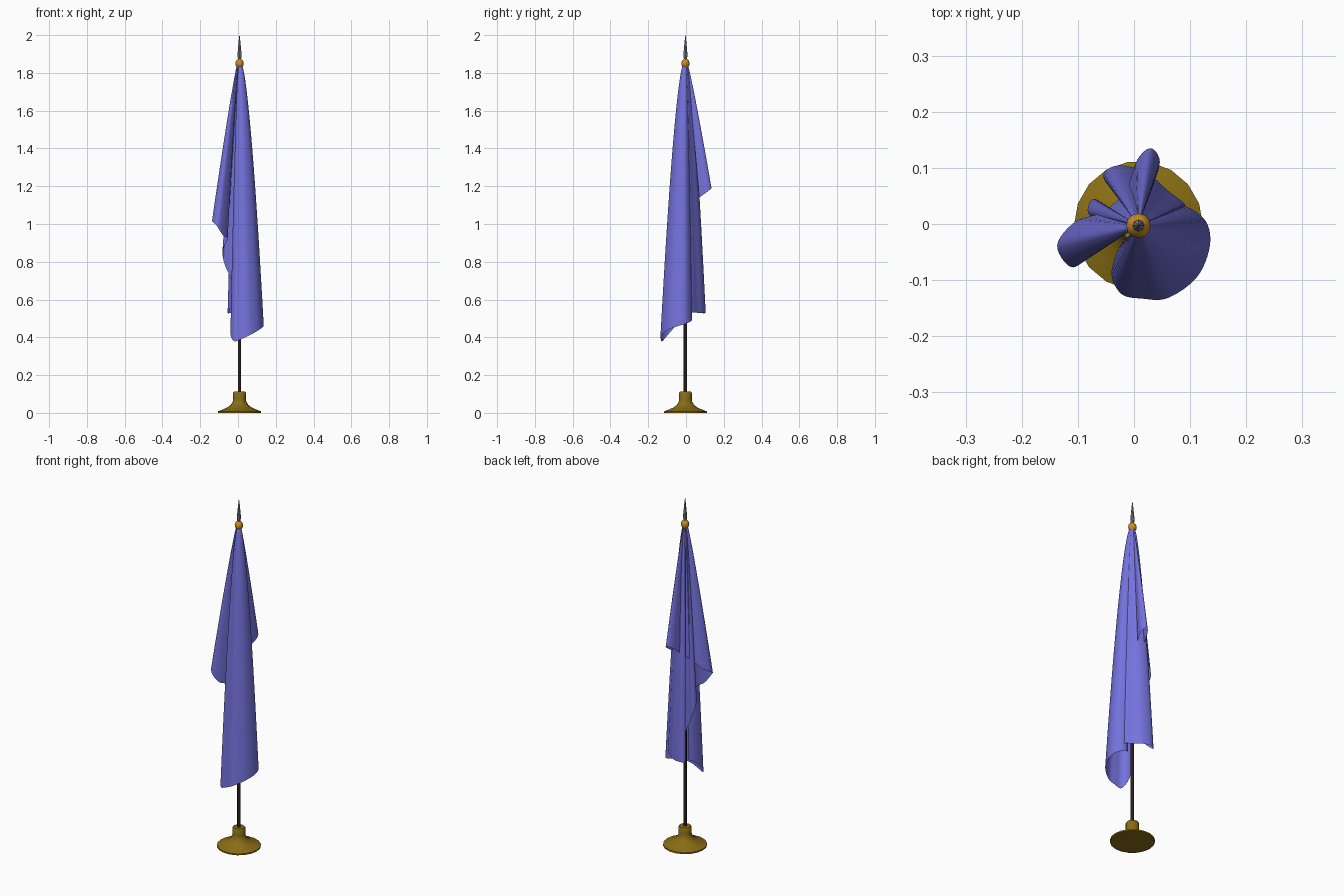
import bpy, bmesh, math
from mathutils import Vector

if "Cube" in bpy.data.objects:
    bpy.data.objects.remove(bpy.data.objects["Cube"])

PX, PY = 0.008, -0.003   # pole axis


def material(name, rgb):
    m = bpy.data.materials.new(name)
    m.diffuse_color = (*rgb, 1)
    m.use_nodes = True
    m.node_tree.nodes["Principled BSDF"].inputs["Base Color"].default_value = m.diffuse_color
    return m


CLOTH = material("periwinkle cloth", (0.175, 0.17, 0.72))
GOLD = material("dark gold", (0.25, 0.155, 0.007))
ORANGE = material("orange brass", (0.60, 0.26, 0.015))
STEEL = material("grey steel", (0.25, 0.25, 0.25))
DARK = material("dark wood", (0.022, 0.014, 0.014))


def finish(name, bm, mat, angle):
    mesh = bpy.data.meshes.new(name)
    bm.to_mesh(mesh)
    bm.free()
    ob = bpy.data.objects.new(name, mesh)
    bpy.context.collection.objects.link(ob)
    mesh.materials.append(mat)
    bpy.ops.object.select_all(action='DESELECT')
    ob.select_set(True)
    bpy.context.view_layer.objects.active = ob
    bpy.ops.object.shade_smooth_by_angle(angle=math.radians(angle))
    return ob


def lathe(name, profile, sides, mat, angle=40):
    """Turn a (radius, height) profile around the pole axis."""
    bm = bmesh.new()
    rings = []
    for r, z in profile:
        rings.append([bm.verts.new((PX + r * math.cos(math.tau * i / sides),
                                    PY + r * math.sin(math.tau * i / sides), z))
                      for i in range(sides)])
    for a, b in zip(rings, rings[1:]):
        for i in range(sides):
            j = (i + 1) % sides
            bm.faces.new((a[i], a[j], b[j], b[i]))
    bm.faces.new(rings[0][::-1])
    bm.faces.new(rings[-1])
    return finish(name, bm, mat, angle)


# Stand, pole and finial
lathe("stand_base", [(0.115, 0), (0.115, 0.008), (0.088, 0.018), (0.062, 0.030),
                     (0.045, 0.044), (0.036, 0.060), (0.034, 0.075),
                     (0.034, 0.106), (0.030, 0.112)], 18, GOLD)
lathe("pole", [(0.009, 0.10), (0.009, 1.85)], 12, DARK)
lathe("finial_ball", [(0.014, 1.826), (0.017, 1.834), (0.021, 1.842), (0.022, 1.852),
                      (0.019, 1.863), (0.012, 1.871), (0.008, 1.875)], 12, ORANGE)
lathe("finial_spear", [(0.008, 1.870), (0.011, 1.895), (0.008, 1.930),
                       (0.004, 1.972), (0.0008, 2.0)], 8, STEEL)

# Bottom hem of the draped flag: fold points (x, y, z) from back to front
HEM = [Vector(p) for p in (
    (0.035, 0.070, 1.14), (0.046, 0.112, 1.17), (0.030, 0.135, 1.19),
    (0.006, 0.115, 1.18), (-0.015, 0.060, 1.13), (-0.055, 0.022, 1.09),
    (-0.105, 0.004, 1.05), (-0.137, -0.038, 1.02), (-0.112, -0.077, 0.99),
    (-0.080, -0.055, 0.94), (-0.055, -0.010, 0.92), (-0.082, 0.020, 0.86),
    (-0.072, 0.045, 0.79), (-0.045, 0.030, 0.73), (-0.015, 0.025, 0.66),
    (-0.030, 0.050, 0.57), (-0.055, 0.085, 0.53), (-0.030, 0.104, 0.53),
    (0.020, 0.093, 0.53), (0.060, 0.060, 0.53), (0.092, 0.032, 0.53),
    (0.060, 0.025, 0.50), (0.090, 0.032, 0.49), (0.128, 0.005, 0.475),
    (0.135, -0.040, 0.46), (0.112, -0.095, 0.44), (0.060, -0.132, 0.41),
    (0.015, -0.133, 0.39), (-0.022, -0.125, 0.38), (-0.040, -0.090, 0.42),
    (-0.028, -0.045, 0.47), (-0.004, -0.015, 0.49))]


def smooth_path(pts, steps):
    """Catmull-Rom curve through the points."""
    pts = [pts[0] * 2 - pts[1]] + pts + [pts[-1] * 2 - pts[-2]]
    out = []
    for a, b, c, d in zip(pts, pts[1:], pts[2:], pts[3:]):
        for i in range(steps):
            t = i / steps
            out.append(0.5 * (2 * b + (c - a) * t + (2 * a - 5 * b + 4 * c - d) * t * t
                              + (3 * b - a - 3 * c + d) * t ** 3))
    return out + [pts[-2]]


# Flag: every thread fans out from the pole top down to its hem point
TOP, ROWS = 1.845, 36
bm = bmesh.new()
columns = []
for p in smooth_path(HEM, 6):
    long_part = min(1, max(0, (1.0 - p.z) / 0.4))
    power = 0.90 - 0.25 * long_part
    col = []
    for i in range(ROWS + 1):
        t = (i / ROWS) ** 1.3
        k = 0.09 + 0.91 * t ** power
        col.append(bm.verts.new((PX + (p.x - PX) * k, PY + (p.y - PY) * k,
                                 TOP + (p.z - TOP) * t)))
    columns.append(col)
for a, b in zip(columns, columns[1:]):
    for i in range(ROWS):
        bm.faces.new((a[i], a[i + 1], b[i + 1], b[i]))
finish("draped_flag", bm, CLOTH, 60)
